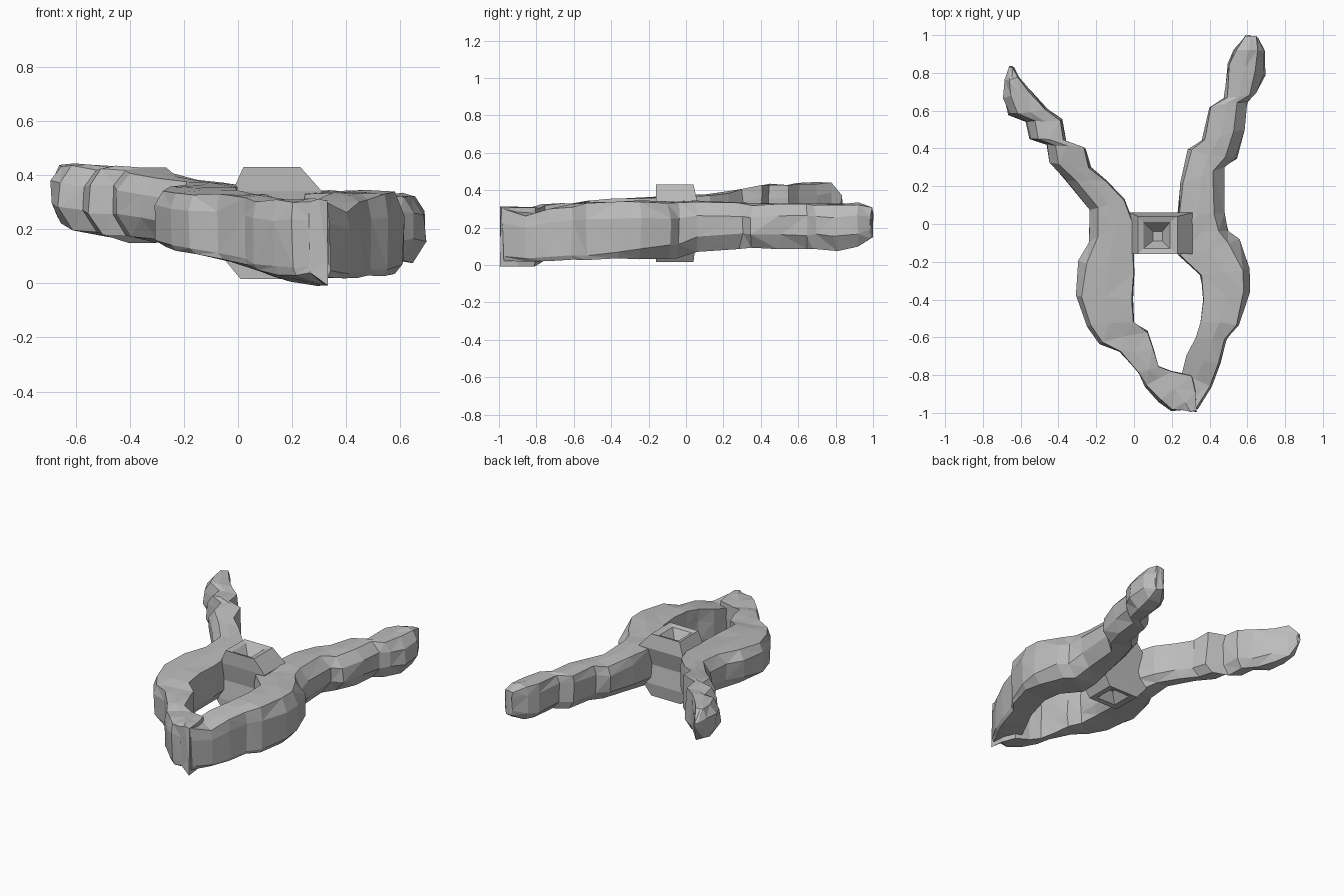
import bpy, bmesh, random
from mathutils import Vector

if "Cube" in bpy.data.objects:
    bpy.data.objects.remove(bpy.data.objects["Cube"])

random.seed(4)

grey = bpy.data.materials.new("plain grey")
grey.use_nodes = True
colour = (0.5, 0.5, 0.5, 1)
grey.diffuse_color = colour
grey.node_tree.nodes["Principled BSDF"].inputs["Base Color"].default_value = colour

# Cross-sections: (fraction from outer to inner edge, fraction of height)
ROUND = [(0, .3), (0, .7), (.25, .97), (.55, 1), (.95, .98),
         (1, .75), (1, .25), (.8, .03), (.25, 0)]
SQUARE = [(.03, .08), (0, .72), (.06, .98), (.5, 1), (1, 1),
          (1, .7), (1, .3), (.95, .03), (.1, 0)]


def finish(name, bm):
    """Turn a bmesh into a flat-shaded faceted object."""
    bmesh.ops.triangulate(bm, faces=bm.faces[:])
    bmesh.ops.recalc_face_normals(bm, faces=bm.faces[:])
    mesh = bpy.data.meshes.new(name)
    bm.to_mesh(mesh)
    bm.free()
    mesh.materials.append(grey)
    obj = bpy.data.objects.new(name, mesh)
    bpy.context.collection.objects.link(obj)


def loft(name, rings):
    """Skin a list of equal-length rings of points and cap both ends."""
    bm = bmesh.new()
    loops = [[bm.verts.new(p) for p in ring] for ring in rings]
    for a, b in zip(loops, loops[1:]):
        for i in range(len(a)):
            j = (i + 1) % len(a)
            bm.faces.new((a[i], a[j], b[j], b[i]))
    bm.faces.new(loops[0])
    bm.faces.new(loops[-1])
    finish(name, bm)


def jitter():
    return random.uniform(-.006, .006)


def arm(name, stations, tilt):
    """Sweep the section; stations are hundredths: outer xy, inner xy, bottom, top."""
    rings = []
    for station in stations:
        ox, oy, ix, iy, low, high = [n / 100 for n in station]
        outer, inner = Vector((ox, oy, 0)), Vector((ix, iy, 0))
        # Handles are rounded, jaws grow square towards the nose
        squareness = min(1, max(0, (.1 - oy) / .6))
        ring = []
        for soft, hard in zip(ROUND, SQUARE):
            across, up = Vector(soft).lerp(Vector(hard), squareness)
            p = outer.lerp(inner, across)
            lift = tilt * (0.5 - across) * (1 - up)
            p.z = low + lift + (high - low) * up
            ring.append(p + Vector((jitter(), jitter(), jitter())))
        rings.append(ring)
    loft(name, rings)


# Long handle flowing into the left jaw
arm("left_handle_and_jaw", [
    (66, 99, 59, 100, 14, 31), (69, 92, 53, 92, 10, 33),
    (69, 79, 50, 85, 8, 33),
    (65, 69, 48, 67, 9, 33), (60, 65, 40, 62, 9, 33),
    (58, 50, 36, 44, 9, 33), (54, 34, 29, 39, 9, 33),
    (48, 30, 25, 21, 9, 34), (48, 6, 23, 5, 7, 34),
    (50, -4, 23, -5, 4, 34), (56, -8, 24, -17, 3, 34),
    (61, -24, 35, -27, 3, 34), (61, -36, 37, -40, 3, 34),
    (56, -53, 35, -52, 3, 33), (49, -61, 33, -60, 3, 32),
    (46, -74, 28, -70, 2, 30), (41, -86, 25, -79, 2, 27),
    (34, -98, 22, -90, 2, 30)], 0)

# Shorter, raised handle flowing into the right jaw, which ends in the square nose
arm("right_handle_and_jaw", [
    (-66, 83, -64, 83, 31, 37), (-68, 76, -61, 78, 23, 44),
    (-69, 67, -54, 70, 21, 44),
    (-66, 58, -46, 61, 18, 44), (-57, 54, -38, 55, 17, 43),
    (-55, 45, -36, 44, 16, 43), (-46, 42, -26, 40, 16, 43),
    (-45, 33, -23, 30, 16, 41), (-36, 23, -14, 23, 15, 39),
    (-24, 8, -5, 13, 13, 38), (-24, -9, 0, 2, 11, 37),
    (-30, -20, 0, -26, 11, 36), (-31, -38, -1, -40, 11, 35),
    (-25, -54, 0, -52, 10, 34), (-18, -63, 7, -57, 8, 33),
    (-8, -68, 10, -66, 6, 33), (2, -79, 13, -75, 4, 32),
    (6, -86, 20, -78, 2, 31), (13, -94, 30, -80, 1, 31),
    (20, -99, 33, -89, 1, 31), (26, -99, 33, -99, 1, 31)], .06)


# Spring coil: waisted block between the jaws with a dented top and bottom
def slab(z, left, right, front, back):
    return [(left, front, z), (right, front, z), (right, back, z), (left, back, z)]


loft("spring_coil", [
    slab(.36, .1, .15, -.09, -.04),
    slab(.42, .05, .19, -.13, .01),
    slab(.43, .02, .23, -.16, .04),
    slab(.34, -.02, .31, -.16, .06),
    slab(.22, -.02, .29, -.14, .03),
    slab(.1, -.06, .29, -.16, .05),
    slab(.015, .01, .23, -.16, .04),
    slab(.02, .05, .19, -.13, .01),
    slab(.08, .1, .15, -.09, -.04)])
